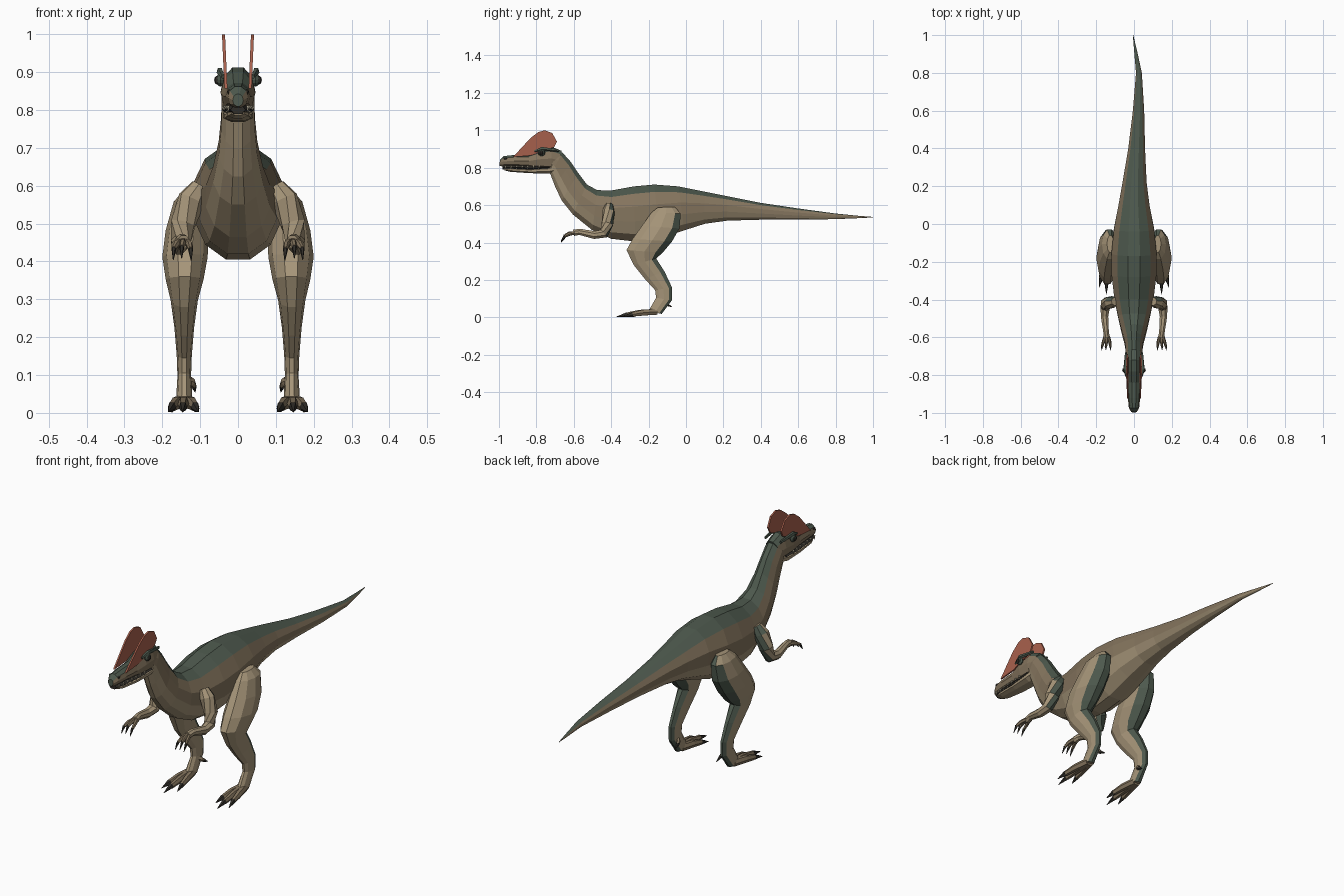
import bpy, bmesh, math
from mathutils import Vector as V

if "Cube" in bpy.data.objects:
    bpy.data.objects.remove(bpy.data.objects["Cube"])


def mat(name, rgb):
    m = bpy.data.materials.new(name)
    m.diffuse_color = (*rgb, 1)
    m.use_nodes = True
    m.node_tree.nodes["Principled BSDF"].inputs["Base Color"].default_value = m.diffuse_color
    return m


GREEN = mat("moss_green", (0.075, 0.10, 0.075))
BROWN = mat("brown", (0.23, 0.175, 0.11))
TAN = mat("tan", (0.38, 0.30, 0.19))
CLAW = mat("dark_claw", (0.03, 0.027, 0.022))
CREST = mat("crest_red", (0.40, 0.12, 0.075))
BONE = mat("tooth", (0.5, 0.45, 0.33))
X = V((1, 0, 0))


def finish(name, bm, mats, pick=None):
    bmesh.ops.recalc_face_normals(bm, faces=bm.faces)
    bm.normal_update()
    if pick:
        for f in bm.faces:
            f.material_index = pick(f)
    me = bpy.data.meshes.new(name)
    bm.to_mesh(me)
    bm.free()
    for m in mats:
        me.materials.append(m)
    ob = bpy.data.objects.new(name, me)
    bpy.context.collection.objects.link(ob)
    return ob


def loft(name, rings, n, mats, pick=None, band=None):
    """Skin rings of (centre, up half-axis, side half-axis); band colours by angle from the top."""
    bm = bmesh.new()
    k = 1 / math.cos(math.pi / n)
    loops = []
    for c, u, v in rings:
        loops.append([bm.verts.new(c + u * k * math.cos((i + .5) * math.tau / n)
                                   + v * math.sin((i + .5) * math.tau / n)) for i in range(n)])
    for a, b in zip(loops, loops[1:]):
        for i in range(n):
            j = (i + 1) % n
            f = bm.faces.new((a[i], a[j], b[j], b[i]))
            if band:
                ang = ((i + 1) * 360 / n) % 360
                f.material_index = band(min(ang, 360 - ang))
    bm.faces.new(loops[0])
    bm.faces.new(loops[-1])
    return finish(name, bm, mats, pick)


def slices(rows):
    """Rows: y,z of the top/front edge, y,z of the bottom/back edge, half width, centre x."""
    out = []
    for ty, tz, by, bz, w, cx in rows:
        t, b = V((cx, ty, tz)), V((cx, by, bz))
        out.append(((t + b) / 2, (t - b) / 2, X * w))
    return out


def tube(name, pts, radii, n, mats, pick=None):
    pts = [V(p) for p in pts]
    rings = []
    for i, (p, r) in enumerate(zip(pts, radii)):
        d = (pts[min(i + 1, len(pts) - 1)] - pts[max(i - 1, 0)]).normalized()
        side = d.cross(V((0, 0, 1)))
        side = side.normalized() if side.length > .05 else X
        rings.append((p, side.cross(d) * r, side * r))
    return loft(name, rings, n, mats, pick)


def ball(name, loc, scale, m):
    bm = bmesh.new()
    bmesh.ops.create_uvsphere(bm, u_segments=8, v_segments=6, radius=1)
    for v in bm.verts:
        v.co = V((v.co.x * scale[0], v.co.y * scale[1], v.co.z * scale[2])) + V(loc)
    return finish(name, bm, [m])


def digit(name, a, b, c, tip, r, s):
    """Finger or toe of two bones with a dark claw."""
    f = lambda p: (p[0] * s, p[1], p[2])
    tube(name, [f(a), f(b), f(c)], [r, r * .95, r * .7], 6, [BROWN])
    tube(name + "_claw", [f(c), f(tip)], [r * .75, .001], 5, [CLAW])


# Neck, trunk and tail in one skin
body = [(-.71, .895, -.74, .80, .038, 0), (-.66, .88, -.725, .765, .045, 0),
        (-.615, .83, -.70, .70, .046, 0), (-.575, .77, -.665, .625, .053, 0),
        (-.53, .71, -.605, .55, .068, 0), (-.475, .68, -.50, .465, .088, 0),
        (-.40, .678, -.40, .42, .107, 0), (-.28, .70, -.27, .405, .122, 0),
        (-.17, .71, -.14, .42, .124, 0), (-.04, .70, -.01, .465, .11, 0),
        (.10, .672, .10, .50, .085, 0), (.22, .648, .22, .517, .066, .003),
        (.40, .612, .40, .522, .046, .014), (.60, .582, .60, .522, .031, .024),
        (.80, .555, .80, .525, .016, .026), (.92, .543, .92, .53, .008, .008),
        (1.0, .537, 1.0, .534, .001, -.005)]
loft("body", slices(body), 12, [GREEN, BROWN, TAN],
     band=lambda a: 0 if a < 50 else (1 if a < 100 else 2))

# Skull and lower jaw with a dark mouth between
skull = [(-.995, .842, -.997, .81, .014, 0), (-.975, .862, -.975, .805, .027, 0),
         (-.92, .868, -.92, .805, .033, 0), (-.84, .872, -.84, .80, .038, 0),
         (-.78, .90, -.78, .79, .046, 0), (-.72, .913, -.72, .785, .046, 0),
         (-.665, .89, -.69, .79, .038, 0)]
loft("skull", slices(skull), 10, [GREEN, BROWN], band=lambda a: 0 if a < 50 else 1)
jaw = [(-.975, .798, -.97, .786, .018, 0), (-.94, .80, -.94, .778, .03, 0),
       (-.84, .795, -.84, .771, .038, 0), (-.74, .805, -.74, .768, .043, 0),
       (-.69, .82, -.69, .775, .038, 0)]
loft("lower_jaw", slices(jaw), 8, [TAN])
mouth = [(-.98, .812, -.98, .79, .02, 0), (-.92, .815, -.92, .788, .034, 0),
         (-.82, .812, -.82, .785, .041, 0), (-.73, .815, -.73, .79, .043, 0)]
loft("mouth", slices(mouth), 6, [CLAW])

# Crest outline in y,z
crest = [(-.925, .857), (-.89, .895), (-.83, .96), (-.79, .99), (-.755, 1.0), (-.715, .985),
         (-.69, .94), (-.705, .91), (-.76, .89), (-.83, .865)]

# Leg rows: front edge y,z, back edge y,z, half width, centre x
leg = [(-.15, .588, -.06, .59, .018, .125), (-.185, .56, -.028, .555, .04, .13),
       (-.235, .49, -.035, .475, .056, .135), (-.285, .42, -.075, .405, .06, .14),
       (-.318, .36, -.125, .345, .05, .141), (-.28, .28, -.16, .315, .036, .142),
       (-.22, .205, -.115, .245, .026, .142), (-.165, .145, -.075, .16, .02, .142),
       (-.16, .105, -.076, .09, .018, .142), (-.20, .035, -.13, .018, .022, .142)]

for s, side in ((-1, "left"), (1, "right")):
    # Crest, thin plate leaning slightly outward
    bm = bmesh.new()
    faces = []
    loops = [[bm.verts.new((s * (.032 + (z - .86) * .045 + t), y, z)) for y, z in crest]
             for t in (-.004, .004)]
    for lp in loops:
        bm.faces.new(lp)
    for i in range(len(crest)):
        j = (i + 1) % len(crest)
        bm.faces.new((loops[0][i], loops[0][j], loops[1][j], loops[1][i]))
    finish(side + "_crest", bm, [CREST])

    # Eye, brow, nostril and teeth
    ball(side + "_eye_socket", (s * .046, -.772, .88), (.012, .02, .018), GREEN)
    ball(side + "_eye", (s * .054, -.774, .879), (.009, .011, .012), CLAW)
    ball(side + "_nostril", (s * .022, -.965, .848), (.007, .009, .006), CLAW)
    tube(side + "_brow", [(s * .04, -.81, .888), (s * .048, -.77, .902), (s * .042, -.68, .892)],
         [.005, .009, .006], 5, [GREEN])
    for i in range(7):
        y = -.965 + i * .03
        x = s * (.026 + i * .0022)
        tube(side + "_tooth", [(x, y, .812), (x, y - .002, .792)], [.005, .0005], 4, [BONE])

    # Leg, dark along the back
    rows = [(a, b, c, d, w, s * cx) for a, b, c, d, w, cx in leg]
    loft(side + "_leg", slices(rows), 10, [TAN, GREEN],
         pick=lambda f: 1 if f.normal.y > .45 else 0)

    # Toes and dewclaw
    for nm, dx, ty in (("inner", -.034, -.325), ("middle", .004, -.372), ("outer", .038, -.335)):
        L = ty + .16
        digit(f"{side}_{nm}_toe", (.142 + dx * .2, -.155, .03), (.142 + dx * .6, -.16 + L * .4, .025),
              (.142 + dx * .85, -.16 + L * .72, .016), (.142 + dx * 1.1, ty, .003), .016, s)
    digit(side + "_dewclaw", (.13, -.12, .085), (.122, -.115, .08), (.117, -.105, .072),
          (.113, -.075, .055), .011, s)

    # Arm and three-fingered hand
    tube(side + "_arm", [(s * .10, -.41, .60), (s * .122, -.415, .565), (s * .145, -.42, .50),
                         (s * .152, -.44, .448), (s * .156, -.49, .44), (s * .148, -.57, .457),
                         (s * .144, -.60, .452)],
         [.022, .034, .032, .026, .021, .016, .017], 8, [TAN, GREEN],
         pick=lambda f: 1 if f.normal.y > .5 else 0)
    for nm, dx, dz in (("inner", -.016, -.006), ("middle", .002, .0), ("outer", .018, -.004)):
        digit(f"{side}_{nm}_finger", (.144 + dx * .5, -.595, .452), (.144 + dx, -.625, .45 + dz),
              (.146 + dx * 1.3, -.648, .438 + dz), (.146 + dx * 1.4, -.668, .408 + dz), .009, s)
